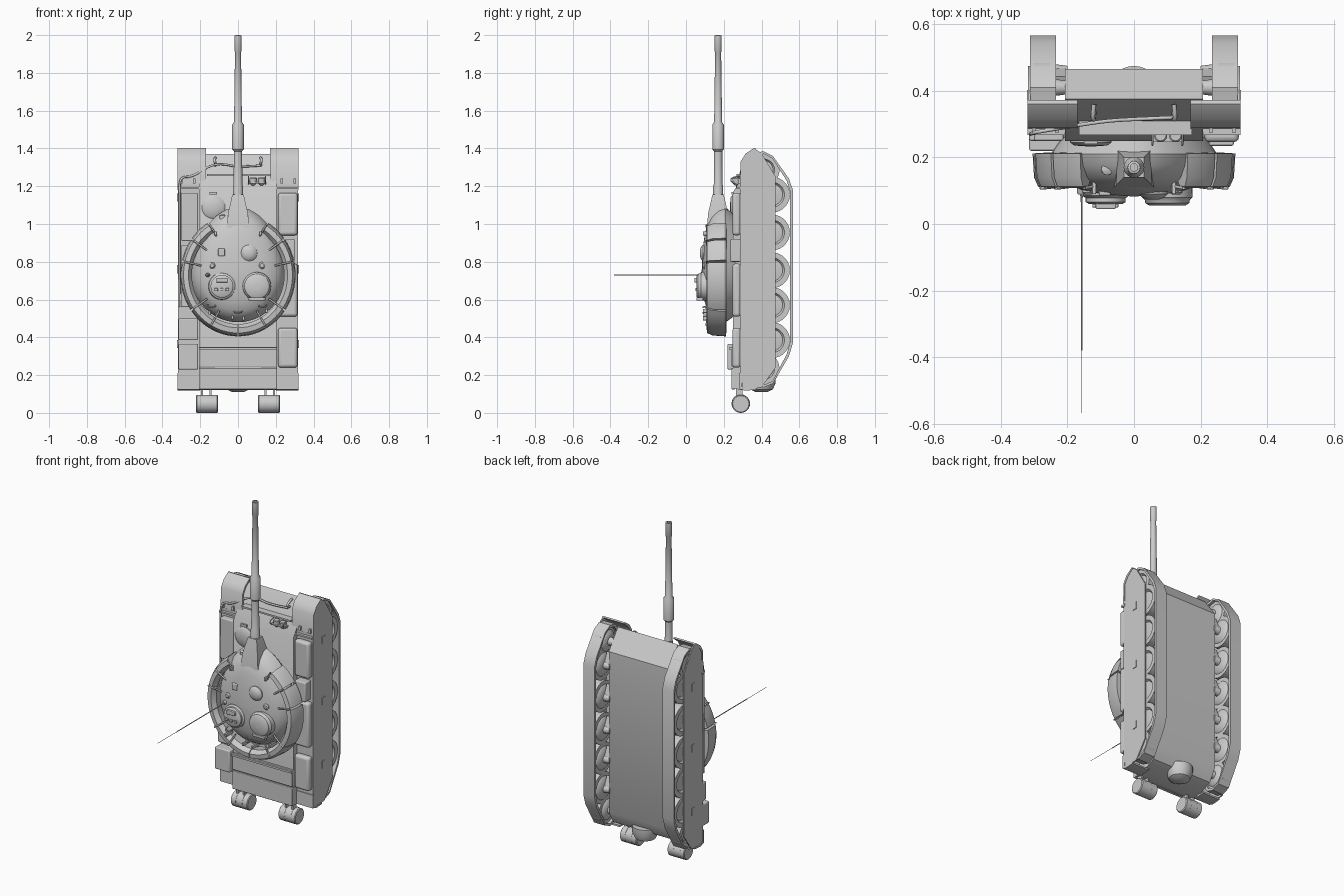
import bpy, bmesh
from math import sin, cos, pi, radians
from mathutils import Vector

# The vehicle stands on its tail: nose = +z, roof = -y.

def loft(name, rings, closed=False):
    """Skin equal-length rings of points; cap the ends unless closed."""
    bm = bmesh.new()
    vs = [[bm.verts.new(p) for p in r] for r in rings]
    n, m = len(vs[0]), len(vs)
    for i in range(m if closed else m - 1):
        a, b = vs[i], vs[(i + 1) % m]
        for j in range(n):
            k = (j + 1) % n
            bm.faces.new((a[j], a[k], b[k], b[j]))
    if not closed:
        bm.faces.new(vs[0])
        bm.faces.new(vs[-1])
    bmesh.ops.recalc_face_normals(bm, faces=bm.faces)
    me = bpy.data.meshes.new(name)
    bm.to_mesh(me)
    bm.free()
    ob = bpy.data.objects.new(name, me)
    bpy.context.collection.objects.link(ob)
    return ob

def prism(name, yz, x0, x1):
    return loft(name, [[(x, y, z) for y, z in yz] for x in (x0, x1)])

def box(name, x, y, z, bevel=0):
    ob = prism(name, [(y[0], z[0]), (y[1], z[0]), (y[1], z[1]), (y[0], z[1])], *x)
    if bevel:
        m = ob.modifiers.new("bevel", 'BEVEL')
        m.width, m.segments = bevel, 3
    return ob

def lathe(name, axis, c, prof, n=28):
    """Turn (radius, distance) pairs around an axis through c."""
    rings = []
    for r, d in prof:
        ring = []
        for i in range(n):
            u, v = r * cos(2 * pi * i / n), r * sin(2 * pi * i / n)
            p = {'x': (d, u, v), 'y': (u, d, v), 'z': (u, v, d)}[axis]
            ring.append(Vector(c) + Vector(p))
        rings.append(ring)
    return loft(name, rings)

def tube(name, pts, r):
    cu = bpy.data.curves.new(name, 'CURVE')
    cu.dimensions, cu.bevel_depth, cu.bevel_resolution = '3D', r, 2
    sp = cu.splines.new('NURBS')
    sp.points.add(len(pts) - 1)
    for p, q in zip(sp.points, pts):
        p.co = (*q, 1)
    sp.use_endpoint_u, sp.order_u = True, 3
    ob = bpy.data.objects.new(name, cu)
    bpy.context.collection.objects.link(ob)
    return ob

# Hull with sloped nose and tail
prism("hull", [(.25, .13), (.25, 1.17), (.375, 1.37), (.465, 1.25),
               (.465, .25), (.42, .17), (.30, .12)], -.207, .207)
box("engine_deck_front", (-.207, .207), (.24, .26), (.245, .35), .004)
box("engine_deck_rear", (-.207, .207), (.24, .26), (.125, .238), .004)
box("deck_rear_bar", (-.207, .207), (.228, .25), (.335, .347))
lathe("gear_housing", 'z', (0, .40, 0), [(.03, .11), (.06, .125), (.075, .16), (.075, .2)])
box("splash_board", (-.165, .175), (.268, .31), (1.255, 1.265))
lathe("driver_hatch", 'y', (-.13, 0, 1.09), [(.062, .26), (.062, .245), (.05, .236), (.01, .233)])
box("driver_periscope", (-.15, -.11), (.24, .27), (1.155, 1.17))

# Running gear, both sides
track_path = [(.566, .37), (.566, 1.18), (.545, 1.24), (.46, 1.36), (.41, 1.385), (.36, 1.375),
              (.325, 1.33), (.325, .21), (.36, .15), (.41, .135), (.46, .155), (.545, .30)]
for s, side in ((-1, "left"), (1, "right")):
    def X(a, b, s=s):
        return tuple(sorted((s * a, s * b)))
    inner = [(.445 + (y - .445) * .88, .76 + (z - .76) * .977) for y, z in track_path]
    loft(f"track_{side}", [[(s * x, y, z) for y, z in p] for x, p in
         ((.235, track_path), (.312, track_path), (.312, inner), (.235, inner))], True)
    wheels = [(.455, z, .095) for z in (1.155, .955, .755, .57, .385)]
    wheels += [(.41, 1.285, .085), (.41, .235, .085)]
    for i, (y, z, r) in enumerate(wheels):
        lathe(f"wheel_{side}_{i}", 'x', (0, y, z),
              [(.02, s * .2), (.025, s * .236), (r * .6, s * .24), (r * .75, s * .252), (r, s * .252),
               (r, s * .302), (r * .7, s * .302), (r * .6, s * .29), (.02, s * .295)])
        if i < 5:
            prism(f"swing_arm_{side}_{i}", [(y - .035, z + .07), (y - .012, z + .08),
                  (y + .02, z), (y - .005, z - .015)], s * .205, s * .235)
    # Side skirt with hinge plates
    prism(f"skirt_{side}", [(.295, .2), (.29, 1.33), (.36, 1.402), (.40, 1.375), (.475, 1.25),
          (.475, .24), (.40, .135), (.35, .125), (.30, .125)], s * .311, s * .318)
    for z in (.365, .76, 1.14):
        box(f"skirt_hinge_{side}", X(.315, .322), (.372, .402), (z - .022, z + .022))
    # Fenders
    box(f"fender_{side}", X(.2, .318), (.285, .297), (.125, 1.21))
    prism(f"front_fender_{side}", [(.285, 1.18), (.289, 1.33), (.315, 1.372), (.36, 1.402), (.372, 1.398),
          (.325, 1.36), (.30, 1.32), (.297, 1.18)], s * .17, s * .32)
    box(f"fender_rib_{side}", X(.17, .32), (.268, .3), (1.185, 1.195))
    prism(f"rear_fender_{side}", [(.28, .21), (.28, .13), (.31, .118), (.37, .122),
          (.37, .132), (.31, .13), (.292, .14), (.292, .21)], s * .2, s * .32)
    for x in (.225, .295):
        box(f"fender_bolt_{side}", X(x, x + .012), (.275, .29), (1.215, 1.24))
    # Rear fuel drum with straps and brackets
    lathe(f"fuel_drum_{side}", 'x', (0, .29, .048),
          [(.043, s * .106), (.048, s * .11), (.048, s * .218), (.043, s * .222)], 24)
    for x in (.14, .185):
        lathe(f"drum_strap_{side}", 'x', (0, .29, .049), [(.049, s * x), (.049, s * (x + .01))], 24)
        box(f"drum_bracket_{side}", X(x, x + .01), (.265, .30), (.085, .14))
    # Tow hook on the nose
    tube(f"tow_hook_{side}", [(s * .12, .36, 1.30), (s * .12, .31, 1.32), (s * .125, .32, 1.345), (s * .12, .36, 1.35)], .007)

# Fender stowage
for i, (z0, z1) in enumerate(((.94, 1.165), (.51, .79), (.24, .45))):
    box(f"right_fuel_cell_{i}", (.212, .315), (.246, .29), (z0, z1), .015)
for i, (z0, z1, x0, y0) in enumerate(((.91, 1.165, -.30, .25), (.56, .89, -.30, .25),
                                      (.385, .5, -.315, .25), (.23, .365, -.315, .22))):
    box(f"left_stowage_box_{i}", (x0, -.212), (y0, .29), (z0, z1), .006)
box("right_rear_box", (.225, .30), (.235, .29), (.80, .92), .006)

# Headlight pair
box("headlight_frame", (.053, .15), (.247, .29), (1.215, 1.222))
for x in (.08, .125):
    lathe("headlight", 'z', (x, .266, 0), [(.008, 1.205), (.018, 1.215), (.02, 1.242), (.016, 1.246)], 16)
for x in (.055, .145):
    tube("headlight_guard", [(x, .29, 1.21), (x, .24, 1.215), (x, .235, 1.25), (x, .30, 1.255)], .003)

# Tow cable along the left fender and over the glacis
tube("tow_cable", [(-.312, .275, .56), (-.31, .272, .9), (-.312, .27, 1.2), (-.30, .275, 1.25), (-.24, .285, 1.25),
                   (-.15, .30, 1.31), (-.08, .31, 1.32), (0, .315, 1.30), (.12, .32, 1.31)], .006)

# Cast turret: egg-shaped plan, domed roof
def egg(s, y, n=48):
    pts = []
    for i in range(n):
        t = 2 * pi * i / n
        f = max(sin(t), 0)
        pts.append((.25 * s * cos(t) * (1 - .12 * f * f), y, .74 + s * sin(t) * (.35 if f else .26)))
    return pts

loft("turret", [egg(s, y) for s, y in ((.86, .26), (.92, .24), (1, .21), (.97, .175), (.89, .14),
                                       (.78, .117), (.6, .1), (.35, .088), (.03, .083))])

# Add-on armour and rear stowage ring in separate segments
def arc(name, a0, a1, n=10):
    rings = []
    for i in range(n + 1):
        t = radians(a0 + (a1 - a0) * i / n)
        rings.append([(.305 * k * cos(t), y, .73 + .325 * k * sin(t)) for k, y in
                      ((1, .212), (.985, .14), (.945, .112), (.86, .108), (.80, .135), (.84, .215))])
    return loft(name, rings)

for a0, a1 in ((-89.5, -36), (-34.5, 12), (14, 35), (37, 58)):
    arc("turret_armour_right", a0, a1)
    arc("turret_armour_left", 180 - a1, 180 - a0)
for a in (-60, -35, 13, 36, 59):
    for b in (a, 180 - a):
        t = radians(b)
        tube("armour_bracket", [(.2 * cos(t), .12, .73 + .22 * sin(t)), (.25 * cos(t), .11, .73 + .27 * sin(t)),
                                (.29 * cos(t), .108, .73 + .31 * sin(t))], .005)

# Gun mantlet and barrel
loft("mantlet", [[(a * w, .17 + b * w, z) for a, b in ((-1, -1), (1, -1), (1, 1), (-1, 1))]
                 for w, z in ((.06, .98), (.052, 1.06), (.03, 1.155))])
lathe("gun_barrel", 'z', (0, .17, 0), [(.027, 1.1), (.027, 1.2), (.023, 1.21), (.022, 1.385), (.031, 1.395), (.031, 1.525),
      (.021, 1.54), (.016, 1.91), (.019, 1.915), (.019, 1.998), (.011, 2.0), (.011, 1.95)])
lathe("coaxial_port", 'z', (-.08, .165, 0), [(.02, .98), (.018, 1.045), (.008, 1.05)], 14)

# Roof fittings
lathe("commander_cupola", 'y', (-.085, 0, .67), [(.075, .14), (.07, .085), (.06, .078), (.06, .066), (.05, .06), (.01, .058)])
lathe("loader_hatch", 'y', (.10, 0, .67), [(.077, .14), (.075, .08), (.068, .073), (.066, .063), (.055, .056), (.01, .055)])
box("loader_hinge", (.055, .145), (.055, .09), (.595, .612), .003)
box("cupola_sight", (-.115, -.055), (.045, .07), (.69, .715), .004)
for x in (-.125, -.095, -.065):
    box("cupola_periscope", (x, x + .018), (.05, .075), (.645, .66), .002)
lathe("roof_vent", 'y', (.058, 0, .846), [(.045, .12), (.044, .09), (.034, .08), (.018, .074), (.004, .073)])
for x, z, r in ((-.137, .78, .017), (.127, .78, .018), (-.16, .73, .012)):
    lathe("roof_periscope", 'y', (x, 0, z), [(r, .14), (r, .095), (r * .6, .088)], 14)
box("gunner_sight", (-.105, -.07), (.085, .12), (.83, .87), .005)
for x, z in ((-.15, .53), (-.03, .505), (.03, .50), (.15, .54), (.12, .95), (-.12, .95)):
    box("lifting_lug", (x - .006, x + .006), (.09, .16), (z - .01, z + .01), .002)
for x, z in ((-.14, .57), (0, .54), (.13, .57)):
    tube("roof_handle", [(x - .02, .13, z), (x - .02, .09, z - .01), (x + .02, .09, z - .01), (x + .02, .13, z)], .004)

# Radio antenna
lathe("antenna", 'y', (-.157, 0, .73), [(.012, .14), (.01, .10), (.003, .08), (.0025, -.38), (.0012, -.381), (.0012, -.568)], 8)

# Smooth shading with sharp edges kept
bpy.ops.object.select_all(action='DESELECT')
for ob in bpy.context.scene.objects:
    if ob.type == 'MESH':
        ob.select_set(True)
        bpy.context.view_layer.objects.active = ob
bpy.ops.object.shade_smooth_by_angle(angle=radians(35))
